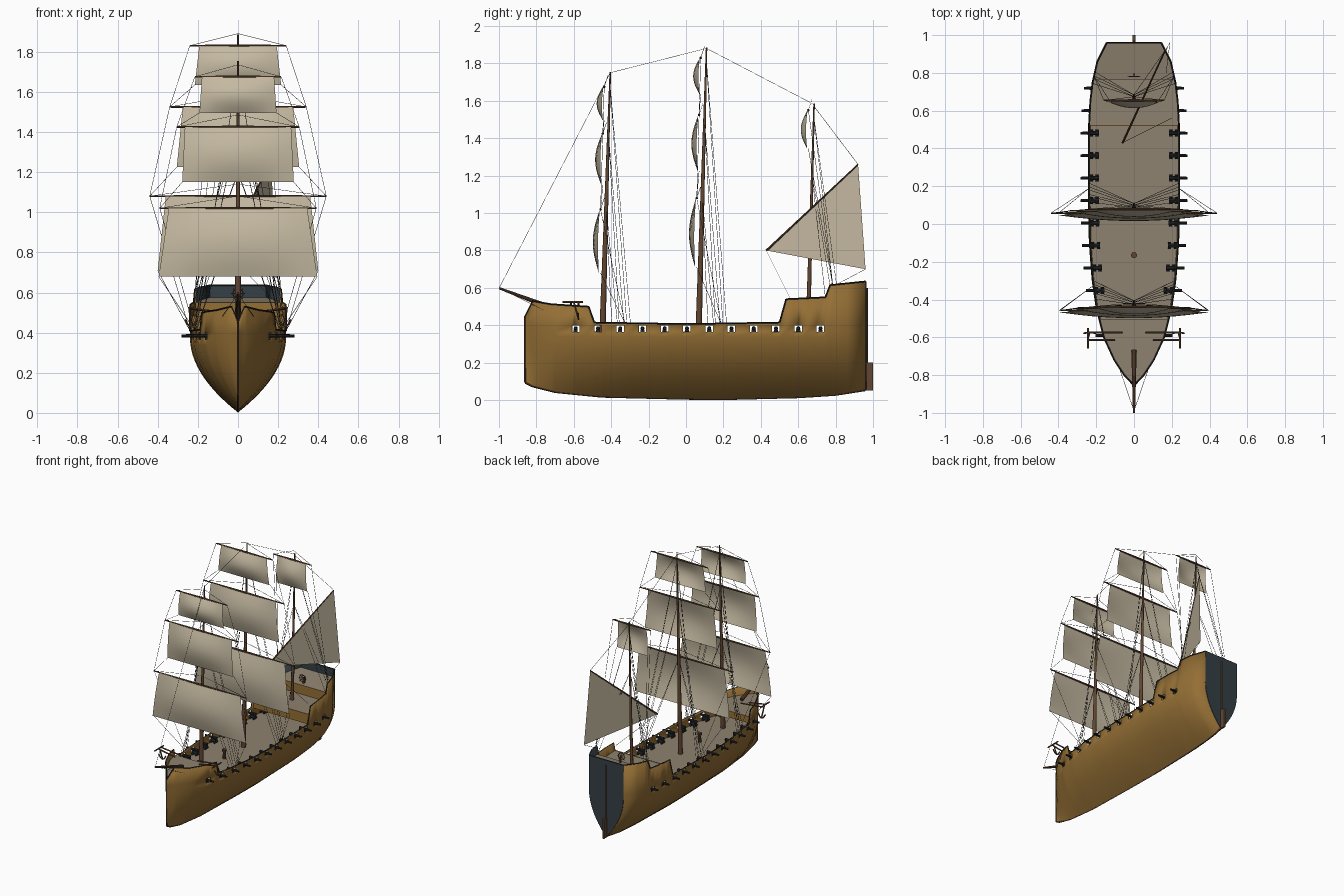
import bpy, bmesh, math
from mathutils import Vector, Matrix

if "Cube" in bpy.data.objects:
    bpy.data.objects.remove(bpy.data.objects["Cube"])


def material(name, r, g, b):
    m = bpy.data.materials.new(name)
    m.diffuse_color = (r, g, b, 1)
    m.use_nodes = True
    m.node_tree.nodes["Principled BSDF"].inputs["Base Color"].default_value = m.diffuse_color
    return m


HULL = material("hull_wood", .30, .16, .036)
DECK = material("deck_planks", .27, .225, .16)
SLATE = material("stern_slate", .035, .05, .06)
SPAR = material("spar_brown", .12, .06, .03)
SAIL = material("sailcloth", .56, .49, .36)
ROPE = material("rope_grey", .07, .065, .06)
IRON = material("iron_black", .018, .02, .022)


def finish(bm, name, mats, smooth=True):
    me = bpy.data.meshes.new(name)
    bm.to_mesh(me)
    bm.free()
    ob = bpy.data.objects.new(name, me)
    bpy.context.collection.objects.link(ob)
    for m in mats:
        me.materials.append(m)
    if smooth:
        bpy.ops.object.select_all(action='DESELECT')
        ob.select_set(True)
        bpy.context.view_layer.objects.active = ob
        bpy.ops.object.shade_smooth_by_angle(angle=math.radians(35))
    return ob


def rod(bm, p, q, r1, r2=None, n=8):
    p, q = Vector(p), Vector(q)
    d = q - p
    mat = Matrix.Translation((p + q) / 2) @ d.to_track_quat('Z', 'Y').to_matrix().to_4x4()
    bmesh.ops.create_cone(bm, cap_ends=True, segments=n, radius1=r1,
                          radius2=r1 if r2 is None else r2, depth=d.length, matrix=mat)


def path(bm, pts, r, n=4):
    for a, b in zip(pts, pts[1:]):
        rod(bm, a, b, r, n=n)


def box(bm, c, s):
    bmesh.ops.create_cube(bm, size=1, matrix=Matrix.Translation(c) @ Matrix.Diagonal((*s, 1)))


def lerp(table, y):
    for (a, u), (b, v) in zip(table, table[1:]):
        if y <= b:
            return u + (v - u) * max(0, (y - a) / (b - a))
    return table[-1][1]


# Hull lines along the length: half width, rail height, keel height
BEAM = [(-.86, 0), (-.84, .015), (-.8, .052), (-.72, .105), (-.6, .16), (-.45, .198), (-.3, .22),
        (-.1, .235), (.1, .24), (.5, .24), (.65, .232), (.75, .22), (.86, .195), (.96, .145)]
RAIL = [(-.86, .45), (-.82, .53), (-.72, .513), (-.52, .5), (-.49, .415), (0, .407), (.5, .415),
        (.535, .54), (.745, .55), (.77, .615), (.96, .635)]
KEEL = [(-.86, .09), (-.82, .07), (-.7, .04), (-.45, .015), (0, .004), (.2, .002), (.6, .012),
        (.8, .025), (.96, .05)]
PORTS = [-.59 + .119 * k for k in range(12)]
PORT_LOW, PORT_HIGH = .365, .4


def half(y, z):
    k = lerp(KEEL, y)
    t = min(1, max(0, (z - k) / (.38 - k)))
    return lerp(BEAM, y) * (1 - (1 - t) ** 2)


stations = {round(y, 3) for y, _ in BEAM + RAIL + KEEL}
stations |= {round(p + s, 3) for p in PORTS for s in (-.02, .02)}
stations = sorted(stations)

# Hull shell with open gun ports
bm = bmesh.new()
for side in (-1, 1):
    grid = []
    for y in stations:
        k = lerp(KEEL, y)
        zs = [k + (PORT_LOW - k) * i / 14 for i in range(15)] + [PORT_HIGH, lerp(RAIL, y)]
        grid.append([bm.verts.new((side * half(y, z), y, z)) for z in zs])
    for i in range(len(grid) - 1):
        mid = (stations[i] + stations[i + 1]) / 2
        for j in range(16):
            if j == 14 and any(abs(mid - p) < .02 for p in PORTS):
                continue
            f = [grid[i][j], grid[i + 1][j], grid[i + 1][j + 1], grid[i][j + 1]]
            bm.faces.new(f if side > 0 else f[::-1])
bmesh.ops.remove_doubles(bm, verts=bm.verts, dist=.0005)
bmesh.ops.dissolve_degenerate(bm, edges=bm.edges, dist=.0002)
hull = finish(bm, "hull", [HULL, SLATE])
sol = hull.modifiers.new("planking", 'SOLIDIFY')
sol.thickness = .006
sol.offset = -1
bpy.ops.object.modifier_apply(modifier=sol.name)
for f in hull.data.polygons:
    c = f.center
    if c.y > .76 and c.z > .5 and f.normal.x * c.x < -.02:
        f.material_index = 1

# Transom
bm = bmesh.new()
outline = [.05 + .585 * i / 20 for i in range(21)]
loop = [(half(.96, z), z) for z in outline] + [(-half(.96, z), z) for z in reversed(outline[1:])]
face = bm.faces.new([bm.verts.new((x, .958, z)) for x, z in loop])
ext = bmesh.ops.extrude_face_region(bm, geom=[face])
for v in ext['geom']:
    if isinstance(v, bmesh.types.BMVert):
        v.co.y += .006
bmesh.ops.recalc_face_normals(bm, faces=bm.faces)
finish(bm, "transom", [SLATE], False)


# Decks and the bulkheads at their steps
def deck(name, y0, y1, z0, z1):
    bm = bmesh.new()
    prev = None
    for y in [y0] + [s for s in stations if y0 < s < y1] + [y1]:
        z = z0 + (z1 - z0) * (y - y0) / (y1 - y0)
        w = max(.001, half(y, z) - .003)
        row = [bm.verts.new((-w, y, z)), bm.verts.new((w, y, z))]
        if prev:
            bm.faces.new([prev[0], prev[1], row[1], row[0]])
        prev = row
    finish(bm, name, [DECK], False)


deck("main_deck", -.84, .957, .345, .345)
deck("forecastle_deck", -.845, -.505, .455, .455)
deck("quarter_deck", .52, .957, .48, .48)
deck("poop_deck", .765, .957, .55, .575)
for name, y, z0, z1 in (("forecastle_bulkhead", -.508, .405, .455),
                        ("quarter_bulkhead", .522, .405, .482), ("poop_bulkhead", .768, .48, .55)):
    bm = bmesh.new()
    box(bm, (0, y, (z0 + z1) / 2), (2 * half(y, z0) - .008, .006, z1 - z0))
    finish(bm, name, [HULL], False)

# Dark rail cap, keel, sternpost and rudder
bm = bmesh.new()
for side in (-1, 1):
    path(bm, [(side * half(y, .5), y, lerp(RAIL, y)) for y in stations], .004)
path(bm, [(-.145, .96, .635), (.145, .96, .635)], .004)
finish(bm, "rail_cap", [IRON], False)
bm = bmesh.new()
path(bm, [(0, -.862, .45)] + [(0, y, z + .003) for y, z in KEEL], .005)
rod(bm, (0, .967, .05), (0, .967, .6), .006)
box(bm, (0, .982, .125), (.014, .036, .15))
finish(bm, "keel_and_rudder", [SPAR], False)

# Masts: (foot y, foot z, head y, head z)
MASTS = {"fore": (-.447, .345, -.405, 1.755), "main": (.067, .345, .11, 1.885),
         "mizzen": (.655, .48, .685, 1.585)}


def mast_y(m, z):
    a, b, c, d = MASTS[m]
    return a + (c - a) * (z - b) / (d - b)


for m, (a, b, c, d) in MASTS.items():
    bm = bmesh.new()
    r = .012 if m == "mizzen" else .017
    rod(bm, (0, a, b), (0, c, d), r, .004, 12)
    finish(bm, m + "_mast", [SPAR])

bm = bmesh.new()
rod(bm, (0, -.67, .475), (0, -.998, .598), .015, .006, 10)
finish(bm, "bowsprit", [SPAR])

# Square sails: yard height, yard half length, sail half width top and foot, foot height
SAILS = {"main": [(1.83, .24, .193, .215, 1.635), (1.525, .34, .275, .305, 1.225),
                  (1.08, .44, .36, .40, .71)],
         "fore": [(1.675, .215, .18, .192, 1.495), (1.425, .305, .265, .278, 1.15),
                  (1.02, .39, .345, .395, .68)],
         "mizzen": [(1.55, .16, .12, .13, 1.345)]}
lines = []
N = 10
for m, rows in SAILS.items():
    yards = bmesh.new()
    cloth = bmesh.new()
    for n, (zt, L, wt, wb, zb) in enumerate(rows):
        y = mast_y(m, zt) - .03
        for s in (-1, 1):
            rod(yards, (0, y, zt), (s * L, y, zt), .007, .004)
        grid = []
        for i in range(N + 1):
            v = i / N
            w = wt + (wb - wt) * v
            yy = y - .004 + (mast_y(m, zb) - mast_y(m, zt)) * v * .5
            grid.append([cloth.verts.new((w * u, yy - .035 * math.sin(math.pi * v) * (1 - .8 * u * u),
                                          zt + (zb - zt) * v)) for u in [2 * j / N - 1 for j in range(N + 1)]])
        for i in range(N):
            for j in range(N):
                cloth.faces.new([grid[i][j], grid[i + 1][j], grid[i + 1][j + 1], grid[i][j + 1]])
        # Lifts, sheets and braces
        below = rows[n + 1] if n + 1 < len(rows) else None
        for s in (-1, 1):
            lines.append([(s * L, y, zt), (0, mast_y(m, zt) - .01, zt + .06)])
            if below:
                end = (s * below[1], mast_y(m, below[0]) - .03, below[0])
            else:
                ye = y + .13
                end = (s * half(ye, .5), ye, lerp(RAIL, ye))
            lines.append([(s * L, y, zt), end])
            lines.append([(s * wb, y, zb), end])
    finish(yards, m + "_yards", [SPAR])
    finish(cloth, m + "_sails", [SAIL])

# Lateen sail and its yard
A, B, C = Vector((-.06, .43, .80)), Vector((.165, .92, 1.26)), Vector((.19, .96, .70))
bm = bmesh.new()
bm.faces.new([bm.verts.new(p) for p in (A, C, B)])
finish(bm, "lateen_sail", [SAIL], False)
bm = bmesh.new()
rod(bm, A, B, .006, .004)
finish(bm, "lateen_yard", [SPAR])
lines += [[C, (.17, .8, .615)], [A, (.2, .56, .54)], [B, (0, .685, 1.57)]]

# Stays and shrouds
lines.append([(0, -.998, .6), (0, -.405, 1.75), (0, .11, 1.88), (0, .685, 1.58)])
for s in (-1, 1):
    lines.append([(0, -.99, .595), (s * half(-.76, .5), -.76, .48)])
    for m, tops in (("fore", (1.7, 1.43, 1.03)), ("main", (1.83, 1.5, 1.08)), ("mizzen", (1.52, 1.2))):
        foot = MASTS[m][0]
        for i, z in enumerate(tops):
            for dy in (.15 - .035 * i, .13 - .04 * i):
                y = foot + dy
                lines.append([(0, mast_y(m, z), z), (s * half(y, .5), y, lerp(RAIL, y))])
bm = bmesh.new()
for l in lines:
    path(bm, l, .0014, 3)
finish(bm, "rigging", [ROPE], False)

# Cannons on carriages
bm = bmesh.new()
for p in PORTS:
    w = lerp(BEAM, p)
    for s in (-1, 1):
        rod(bm, (s * (w - .055), p, .384), (s * (w + .042), p, .384), .011, .007, 8)
        box(bm, (s * (w - .03), p, .367), (.045, .022, .022))
        for dx in (.015, .045):
            rod(bm, (s * (w - dx), p - .018, .354), (s * (w - dx), p + .018, .354), .008, n=8)
finish(bm, "cannons", [IRON])

# Anchors slung from catheads
bm = bmesh.new()
for s in (-1, 1):
    rod(bm, (s * .06, -.575, .5), (s * .245, -.575, .52), .005)
    rod(bm, (s * .1, -.615, .5), (s * .245, -.615, .525), .005)
    rod(bm, (s * .243, -.66, .525), (s * .243, -.55, .525), .005)
    rod(bm, (s * .243, -.6, .525), (s * .235, -.575, .435), .005)
    path(bm, [(s * .205, -.578, .465), (s * .22, -.576, .44), (s * .235, -.575, .433),
              (s * .25, -.576, .44), (s * .265, -.578, .465)], .005, 6)
finish(bm, "anchors", [SPAR])

# Capstan
bm = bmesh.new()
rod(bm, (0, -.165, .345), (0, -.165, .4), .013, .01, 10)
rod(bm, (0, -.165, .4), (0, -.165, .415), .016, n=10)
finish(bm, "capstan", [SPAR])

# Steering wheel
bm = bmesh.new()
ring = [(.026 * math.cos(a), .78, .595 + .026 * math.sin(a)) for a in [i * math.pi / 6 for i in range(13)]]
path(bm, ring, .003, 6)
for i in range(4):
    x, z = .034 * math.cos(i * math.pi / 4), .034 * math.sin(i * math.pi / 4)
    rod(bm, (-x, .78, .595 - z), (x, .78, .595 + z), .002, n=6)
box(bm, (0, .792, .572), (.012, .012, .05))
finish(bm, "steering_wheel", [SPAR])
